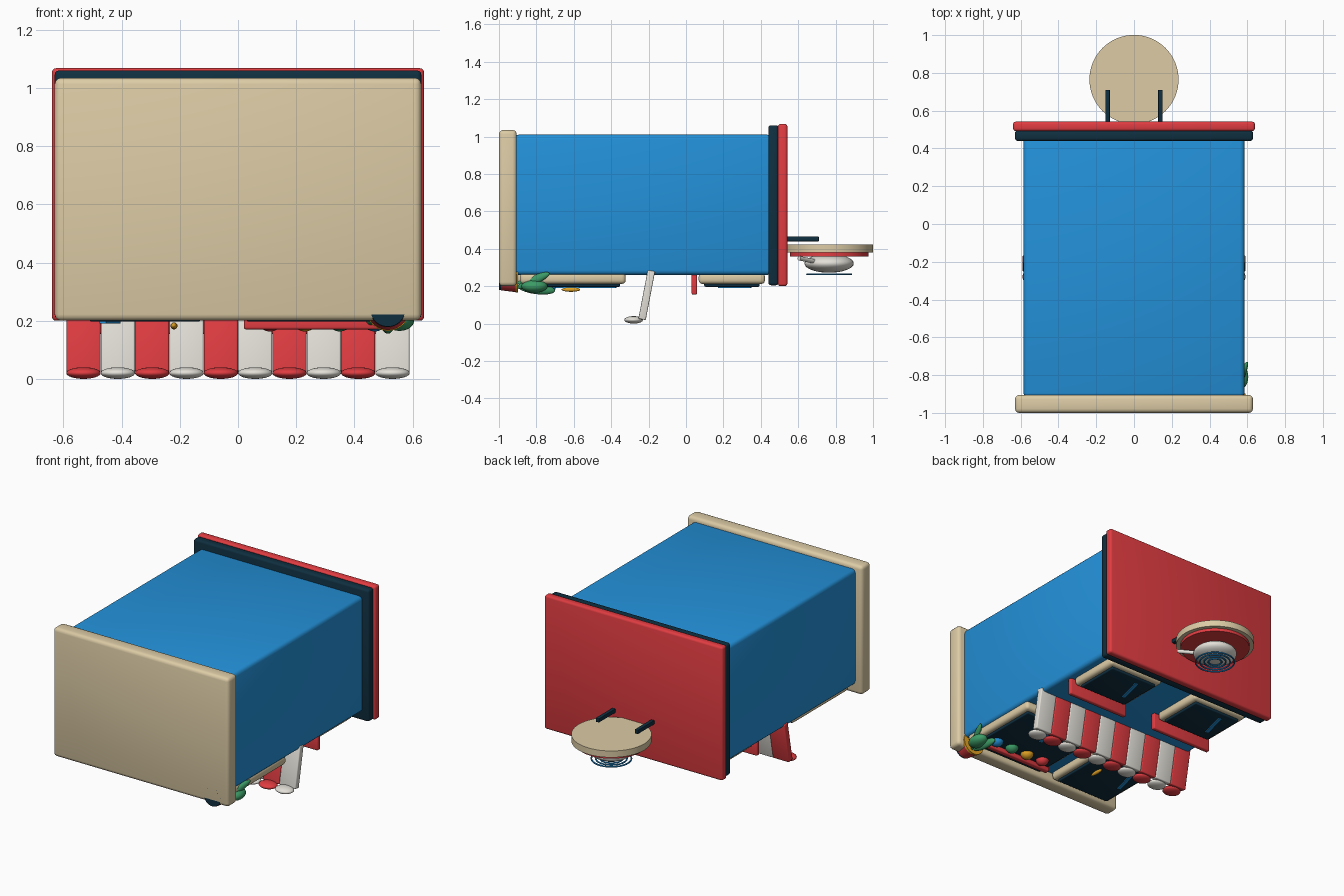
import bpy, math
from mathutils import Vector

if "Cube" in bpy.data.objects:
    bpy.data.objects.remove(bpy.data.objects["Cube"])


def colour(name, hexa):
    lin = []
    for i in (0, 2, 4):
        c = int(hexa[i:i + 2], 16) / 255
        lin.append(c / 12.92 if c <= 0.04045 else ((c + 0.055) / 1.055) ** 2.4)
    m = bpy.data.materials.new(name)
    m.diffuse_color = (*lin, 1)
    m.use_nodes = True
    m.node_tree.nodes["Principled BSDF"].inputs["Base Color"].default_value = m.diffuse_color
    return m


BLUE = colour("blue", "2391D9")
TAN = colour("tan", "DCCBA5")
RED = colour("red", "E03C41")
NAVY = colour("navy", "0F2F40")
WHITE = colour("white", "E3E0D8")
GREEN = colour("green", "3C9C66")
YELLOW = colour("yellow", "E5A524")


def finish(name, mat, smooth=True):
    o = bpy.context.object
    o.name = name
    o.data.materials.append(mat)
    if smooth:
        bpy.ops.object.shade_smooth_by_angle(angle=math.radians(35))
    return o


def box(name, mat, x, y, z, bevel=0.0, rot=(0, 0, 0)):
    """Box from (min, max) ranges, optionally rounded and turned."""
    bpy.ops.mesh.primitive_cube_add(size=1, location=[sum(r) / 2 for r in (x, y, z)])
    o = bpy.context.object
    o.scale = [r[1] - r[0] for r in (x, y, z)]
    bpy.ops.object.transform_apply(location=False, rotation=False, scale=True)
    o.rotation_euler = rot
    if bevel:
        b = o.modifiers.new("round", 'BEVEL')
        b.width, b.segments = bevel, 3
        bpy.ops.object.modifier_apply(modifier="round")
    return finish(name, mat, bool(bevel))


def ball(name, mat, loc, radii):
    bpy.ops.mesh.primitive_uv_sphere_add(segments=32, ring_count=16, radius=1, location=loc)
    o = bpy.context.object
    o.scale = radii
    bpy.ops.object.transform_apply(location=False, rotation=False, scale=True)
    return finish(name, mat)


def rod(name, mat, a, b, r1, r2=None, sides=48):
    """Cylinder or cone between two points."""
    a, b = Vector(a), Vector(b)
    bpy.ops.mesh.primitive_cone_add(vertices=sides, radius1=r1, radius2=r1 if r2 is None else r2,
                                    depth=(b - a).length, location=(a + b) / 2,
                                    rotation=(b - a).to_track_quat('Z', 'Y').to_euler())
    return finish(name, mat)


def leaf(name, a, b, width, thick):
    a, b = Vector(a), Vector(b)
    o = ball(name, GREEN, (a + b) / 2, (thick, width, (b - a).length / 2))
    o.rotation_euler = (b - a).to_track_quat('Z', 'Y').to_euler()


# Main building block, lying on its facade (building up is +y, facade faces -z)
box("building_body", BLUE, (-.585, .585), (-.92, .46), (.26, 1.01), .025)
box("base_slab", TAN, (-.63, .63), (-1, -.905), (.2, 1.035), .022)
box("navy_cornice", NAVY, (-.63, .63), (.44, .495), (.205, 1.06), .014)
box("red_roof_slab", RED, (-.64, .64), (.492, .542), (.2, 1.068), .014)


def opening(name, cx, cy, w, h, glint_x, glint_y, glint_len):
    """Framed pane with a slanted glint."""
    x, y = (cx - w / 2, cx + w / 2), (cy - h / 2, cy + h / 2)
    box(name + "_frame", TAN, x, y, (.212, .27), .02)
    e = .03
    box(name + "_pane", NAVY, (x[0] + e, x[1] - e), (y[0] + e, y[1] - e), (.197, .23), .006)
    box(name + "_glint", BLUE, (glint_x - .011, glint_x + .011),
        (glint_y - glint_len / 2, glint_y + glint_len / 2), (.19, .198), 0, (0, 0, -.25))


# Upper windows with red sills
for side, cx in (("right", .33), ("left", -.33)):
    opening("upper_window_" + side, cx, .245, .4, .355, cx - .08, .26, .18)
    box("window_sill_" + side, RED, (cx - .22, cx + .22), (.03, .06), (.155, .27), .008)

# Shop window, door and door handle
opening("shop_window", .288, -.605, .575, .565, .29, -.47, .2)
opening("door", -.32, -.615, .44, .57, -.44, -.6, .2)
ball("door_handle", YELLOW, (-.22, -.615, .182), (.012, .05, .012))

# Sweets on a tray in the shop window
box("sweets_tray", RED, (.02, .535), (-.81, -.775), (.17, .21), .008)
for i, mat in enumerate((BLUE, GREEN, YELLOW, RED)):
    ball(f"sweet_{i + 1}", mat, (.47 - .12 * i, -.735, .198), (.04, .04, .035))

# Striped awning with scalloped ends
tilt = math.atan2(.05, .26)
for i in range(10):
    x = -.531 + .118 * i
    mat = WHITE if i % 2 else RED
    box(f"awning_stripe_{i + 1}", mat, (x - .0585, x + .0585), (-.23, -.19), (.02, .285), .006, (-tilt, 0, 0))
    ball(f"awning_scallop_{i + 1}", mat, (x, -.28, .02), (.059, .05, .02))

# Plant pot with leaves at the corner
rod("pot_foot", NAVY, (.515, -1.0, .24), (.515, -.985, .24), .06, .062)
rod("pot", RED, (.515, -.99, .24), (.515, -.9, .24), .062, .073)
rod("pot_rim", YELLOW, (.515, -.912, .24), (.515, -.897, .24), .075)
leaf("leaf_middle", (.515, -.9, .2), (.515, -.7, .175), .03, .022)
leaf("leaf_outer", (.53, -.9, .19), (.6, -.73, .27), .024, .018)
leaf("leaf_inner", (.5, -.9, .22), (.42, -.73, .2), .024, .018)
ball("leaf_bush", GREEN, (.555, -.81, .2), (.05, .07, .035))

# Round roof sign on two brackets
for side, x in (("left", -.14), ("right", .14)):
    box("sign_bracket_" + side, NAVY, (x - .012, x + .012), (.52, .71), (.44, .466), .003)
C = (0, .765)
bpy.context.view_layer.update()
rod("sign_disc", TAN, (*C, .38), (*C, .422), .236, sides=64)
rod("sign_face", RED, (*C, .36), (*C, .382), .21, sides=64)

# Swirl sweet with stick on the sign
ball("lollipop", WHITE, (*C, .322), (.132, .132, .05))
rod("lollipop_stick", WHITE, (.165, .605, .35), (.05, .72, .325), .012, sides=16)
for i, r in enumerate((.118, .092, .066, .04)):
    bpy.ops.mesh.primitive_torus_add(location=(*C, .264), major_radius=r, minor_radius=.005,
                                     major_segments=48, minor_segments=8)
    finish(f"swirl_ring_{i + 1}", BLUE)
